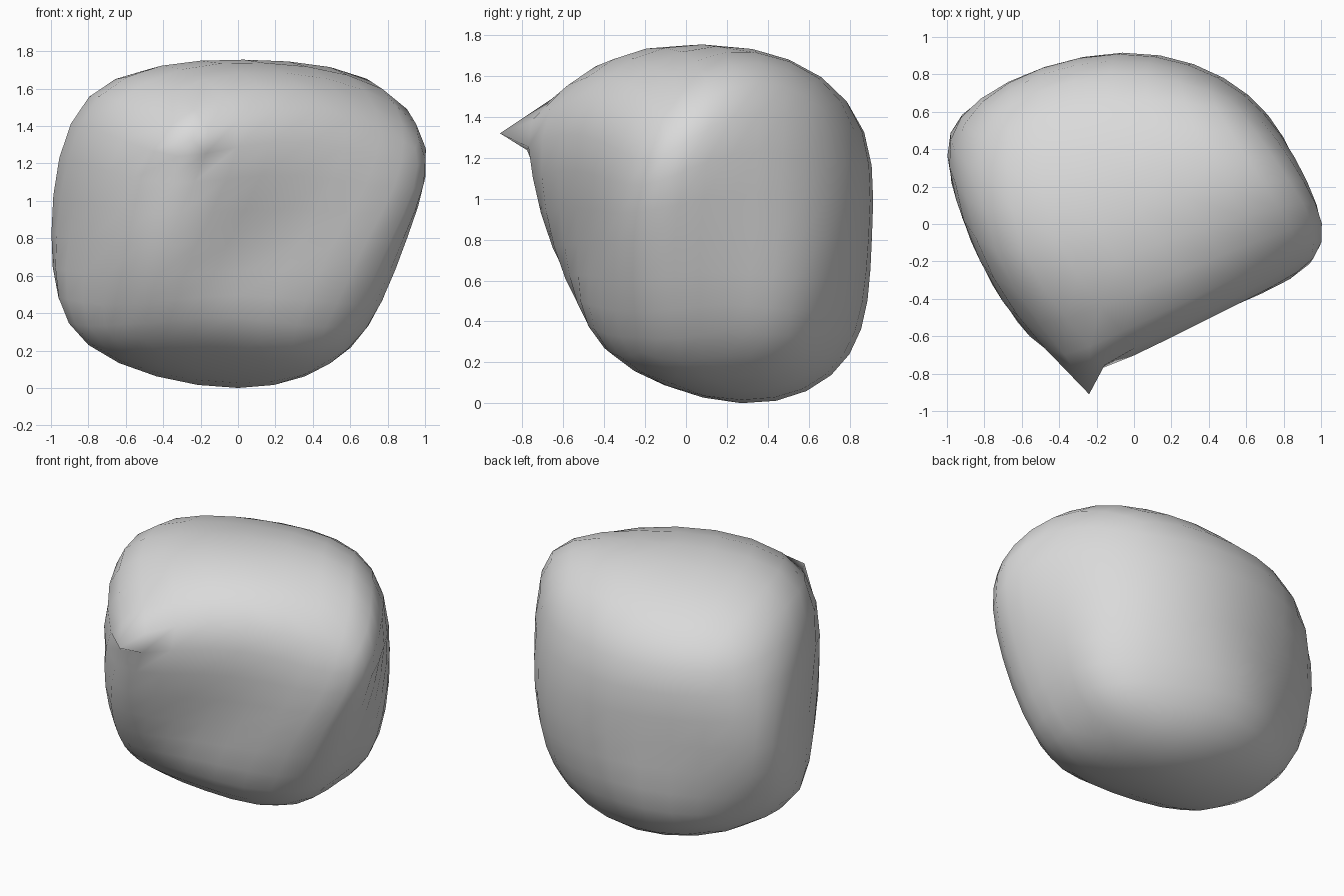
import bpy
import bmesh
from mathutils import Vector

default_cube = bpy.data.objects.get("Cube")
if default_cube:
    bpy.data.objects.remove(default_cube, do_unlink=True)

# Surface points: each ring alternates box corners and edge middles,
# starting at the pointed front corner and running counterclockwise
LOWER = [(-.6, -.28, .28), (-.06, -.4, .27), (.53, -.22, .25), (.61, .2, .23),
         (.52, .58, .27), (-.1, .8, .24), (-.66, .6, .27), (-.8, .15, .23)]
MIDDLE = [(-.53, -.59, .76), (.13, -.53, .78), (.81, -.27, .78), (.87, .2, .82),
          (.63, .67, .8), (-.05, .91, .82), (-.81, .67, .83), (-.97, .2, .82)]
UPPER = [(-.24, -.91, 1.32), (.39, -.47, 1.47), (.95, -.16, 1.28), (.83, .23, 1.55),
         (.51, .67, 1.44), (-.13, .79, 1.47), (-.75, .58, 1.42), (-.74, -.14, 1.56)]
BOTTOM_CENTRE = Vector((0, .27, 0))
TOP_CENTRE = Vector((.03, .08, 1.755))


def build_cage(bm):
    """Three rings closed by a fan of four quads at each end; returns the tip."""
    rings = [[bm.verts.new(p) for p in ring] for ring in (LOWER, MIDDLE, UPPER)]
    bottom = bm.verts.new(BOTTOM_CENTRE)
    top = bm.verts.new(TOP_CENTRE)
    for low, high in zip(rings, rings[1:]):
        for i in range(len(low)):
            bm.faces.new((low[i - 1], low[i], high[i], high[i - 1]))
    low, high = rings[0], rings[-1]
    for i in range(0, len(low), 2):
        bm.faces.new((top, high[i - 1], high[i], high[i + 1]))
        bm.faces.new((bottom, low[i + 1], low[i], low[i - 1]))
    return high[0]


def limit_point(vert):
    """Where the subdivided surface ends up for this cage point."""
    n = len(vert.link_edges)
    near = {edge.other_vert(vert) for edge in vert.link_edges}
    total = vert.co * n * n
    for other in near:
        total = total + other.co * 4
    for face in vert.link_faces:
        for other in face.verts:
            if other is not vert and other not in near:
                total = total + other.co
    return total / (n * (n + 5))


def fit_cage(bm, tip, passes=80):
    """Push the cage outward, all but the sharp tip, until it meets the points."""
    soft = [vert for vert in bm.verts if vert is not tip]
    targets = [vert.co.copy() for vert in soft]
    for _ in range(passes):
        moves = [goal - limit_point(vert) for vert, goal in zip(soft, targets)]
        for vert, move in zip(soft, moves):
            vert.co += move


# Plain grey material
grey = bpy.data.materials.new("plain_grey")
grey.use_nodes = True
colour = (.7, .7, .7, 1)
grey.diffuse_color = colour
for node in grey.node_tree.nodes:
    if node.type == 'BSDF_PRINCIPLED':
        node.inputs["Base Color"].default_value = colour

# Rounded boulder with one corner drawn out to a sharp point
bm = bmesh.new()
crease = bm.verts.layers.float.new("crease_vert")
tip = build_cage(bm)
tip[crease] = 1
fit_cage(bm, tip)
for face in bm.faces:
    face.smooth = True
mesh = bpy.data.meshes.new("pointed_boulder")
bm.to_mesh(mesh)
bm.free()
mesh.materials.append(grey)
boulder = bpy.data.objects.new("pointed_boulder", mesh)
bpy.context.collection.objects.link(boulder)

# Smooth rounding
rounding = boulder.modifiers.new("rounding", 'SUBSURF')
rounding.levels = 2
rounding.render_levels = 2
